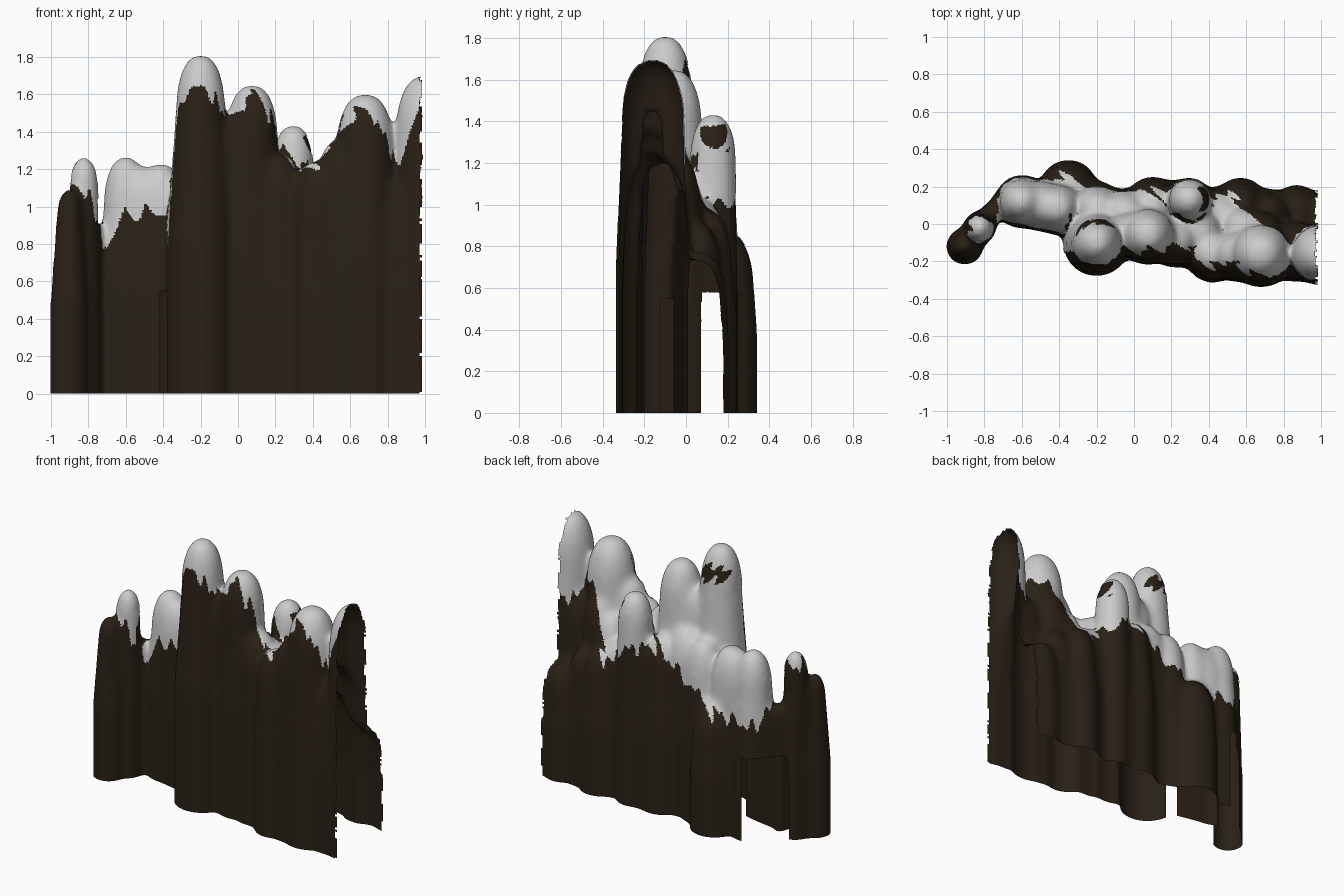
import bpy, bmesh, math, random
from mathutils import Vector

if "Cube" in bpy.data.objects:
    bpy.data.objects.remove(bpy.data.objects["Cube"])

random.seed(4)

# x, y, radius, height, top taper of each rounded rock column
COLUMNS = [
    (-.905, -.12, .1, 1.10, .7), (-.825, -.02, .09, 1.265, .85), (-.76, .06, .06, .92, .9), (-.70, .12, .065, .9, .9),
    (-.60, .12, .145, 1.265, .8), (-.50, .1, .14, 1.21, .9), (-.41, .085, .145, 1.23, .85), (-.35, .19, .155, .87, .9),
    (-.2, -.1, .18, 1.81, .72), (-.2, .08, .15, 1.22, .8), (-.05, .05, .14, 1.25, .9), (-.04, -.06, .125, 1.5, .9),
    (.075, -.06, .16, 1.65, .85), (.10, .11, .145, 1.18, .8), (.2, .11, .125, 1.12, .8),
    (.22, -.09, .145, 1.28, .9), (.295, .13, .12, 1.435, .9), (.34, -.05, .15, 1.2, .9),
    (.42, -.17, .145, 1.24, .9), (.45, .05, .15, 1.03, .9), (.55, -.17, .14, 1.36, .9), (.57, .11, .14, .97, .8),
    (.58, -.02, .12, 1.15, .9), (.68, -.16, .18, 1.6, .85), (.68, -.05, .13, 1.25, .9),
    (.72, .05, .14, .92, .85), (.87, .07, .14, .77, .9),
    (1.02, .05, .13, .75, .9), (.86, -.14, .17, 1.2, .9), (1.0, -.16, .17, 1.7, .9),
]
# snow line on the front face and on the back slopes: x, z
FRONT = [(-1, 1.2), (-.88, 1.13), (-.8, 1.06), (-.7, .75), (-.6, .98), (-.38, .95), (-.31, 1.5), (-.2, 1.66),
         (-.06, 1.48), (.08, 1.6), (.18, 1.47), (.26, 1.26), (.42, 1.21), (.55, 1.42), (.7, 1.54), (.87, 1.18), (.98, 1.57)]
BACK = [(-1, 1.2), (-.78, 1.17), (-.7, .8), (-.55, .8), (-.35, .83), (-.1, .97), (.1, 1.12), (.3, 1.08),
        (.42, 1.0), (.5, .88), (.62, 1.05), (.72, 1.3), (.82, 1.3), (.9, 1.15), (.98, 1.2)]
# bare rock patches poking through the snow: position, size
PATCHES = [(Vector((.39, .14, 1.32)), .07), (Vector((-.17, .0, 1.64)), .06), (Vector((-.27, -.01, 1.64)), .05)]


def interp(table, x):
    for (x0, z0), (x1, z1) in zip(table, table[1:]):
        if x <= x1:
            return z0 + (z1 - z0) * max(0, x - x0) / (x1 - x0)
    return table[-1][1]


def add_column(bm, x, y, r, h, taper, seg=24):
    dome = min(.3, r * 1.8)
    rings = [(-.12, r), (h * .45, r)]
    for i in range(9):
        a = i / 9 * math.pi / 2
        rings.append((h - dome + dome * math.sin(a), r * taper * math.cos(a) ** .8))
    loops = [[bm.verts.new((x + q * math.cos(2 * math.pi * k / seg),
                            y + q * math.sin(2 * math.pi * k / seg), z)) for k in range(seg)]
             for z, q in rings]
    for a, b in zip(loops, loops[1:]):
        for k in range(seg):
            j = (k + 1) % seg
            bm.faces.new((a[k], a[j], b[j], b[k]))
    bm.faces.new(loops[0][::-1])
    bm.faces.new(loops[-1])


# fuse the columns into one weathered mass
bm = bmesh.new()
for c in COLUMNS:
    add_column(bm, *c)
mesh = bpy.data.meshes.new("column_mass")
bm.to_mesh(mesh)
bm.free()
mass = bpy.data.objects.new("column_mass", mesh)
bpy.context.collection.objects.link(mass)
rm = mass.modifiers.new("fuse", 'REMESH')
rm.mode = 'VOXEL'
rm.voxel_size = .015
sm = mass.modifiers.new("soften", 'SMOOTH')
sm.factor = .5
sm.iterations = 40
deps = bpy.context.evaluated_depsgraph_get()
fused = bpy.data.meshes.new_from_object(mass.evaluated_get(deps))
bpy.data.objects.remove(mass)

# open shell: flat bottom, ragged right end, low openings at the left
bm = bmesh.new()
bm.from_mesh(fused)
bmesh.ops.bisect_plane(bm, geom=bm.verts[:] + bm.edges[:] + bm.faces[:],
                       plane_co=(0, 0, 0), plane_no=(0, 0, 1), clear_inner=True)
cut = []
for f in bm.faces:
    c = f.calc_center_median()
    ragged = c.x > .978 + .006 * math.sin(c.z * 31 + c.y * 20) + random.uniform(-.004, .004)
    slot = (c.x < -.6 and c.y > .075 or c.x < -.52 and .075 < c.y < .15) and c.z < .58
    gap = -.415 < c.x < -.375 and c.y < .02 and c.z < .55
    if ragged or slot or gap:
        cut.append(f)
bmesh.ops.delete(bm, geom=cut, context='FACES')
bmesh.ops.triangulate(bm, faces=bm.faces[:])
bm.normal_update()


def is_snow(f):
    c, n = f.calc_center_median(), f.normal
    if any((c - p).length < s + .02 * math.sin(c.x * 90 + c.z * 70) for p, s in PATCHES):
        return False
    a = c.x + c.y * 1.3
    jag = .03 * math.sin(a * 47) + .025 * math.sin(a * 83 + 1)
    front = n.y < -.3 and c.y < .06
    return c.z > interp(FRONT if front else BACK, c.x) + jag


# the rock runs underneath; the snow is a thin skin lifted off it
snow = bm.copy()
snow.normal_update()
bmesh.ops.delete(snow, geom=[f for f in snow.faces if not is_snow(f)], context='FACES')
snow.normal_update()
lifts = [(v, v.normal * .005) for v in snow.verts]
for v, d in lifts:
    v.co += d

rock = bpy.data.materials.new("dark_rock")
rock.diffuse_color = (.022, .015, .008, 1)
rock.use_nodes = True
rock.node_tree.nodes["Principled BSDF"].inputs["Base Color"].default_value = rock.diffuse_color
for name, part, mat in (("rock_cliff", bm, rock), ("snow_cap", snow, None)):
    for f in part.faces:
        f.smooth = True
    me = bpy.data.meshes.new(name)
    part.to_mesh(me)
    part.free()
    ob = bpy.data.objects.new(name, me)
    bpy.context.collection.objects.link(ob)
    if mat:
        me.materials.append(mat)
